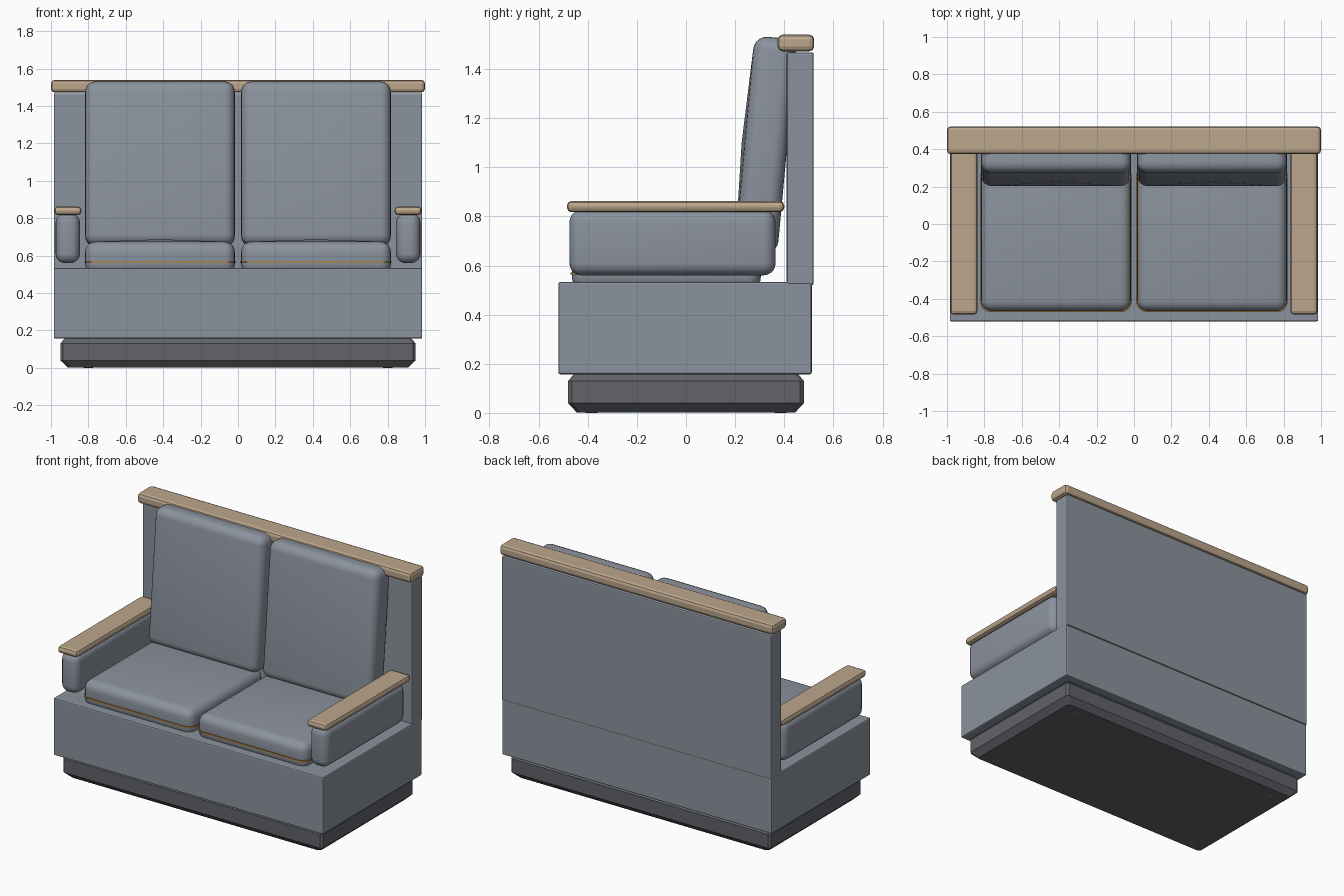
import bpy, bmesh, math
from mathutils import Matrix, Vector

if "Cube" in bpy.data.objects:
    bpy.data.objects.remove(bpy.data.objects["Cube"], do_unlink=True)


def material(name, rgb):
    m = bpy.data.materials.new(name)
    m.use_nodes = True
    m.diffuse_color = (*rgb, 1)
    m.node_tree.nodes["Principled BSDF"].inputs["Base Color"].default_value = (*rgb, 1)
    return m


FABRIC = material("slate fabric", (0.26, 0.29, 0.34))
WOOD = material("light wood", (0.50, 0.38, 0.26))
PLINTH = material("dark plinth", (0.12, 0.125, 0.14))
PIPING = material("ochre piping", (0.42, 0.22, 0.05))
FOOT = material("grey foot", (0.16, 0.165, 0.18))


def finish(name, bm, mat, smooth=30):
    mesh = bpy.data.meshes.new(name)
    bm.to_mesh(mesh)
    bm.free()
    mesh.materials.append(mat)
    ob = bpy.data.objects.new(name, mesh)
    bpy.context.collection.objects.link(ob)
    if smooth:
        bpy.ops.object.select_all(action="DESELECT")
        ob.select_set(True)
        bpy.context.view_layer.objects.active = ob
        bpy.ops.object.shade_smooth_by_angle(angle=math.radians(smooth))
    return ob


def block(name, x, y, z, mat, bevel, segments=1, smooth=0, puff=None, tilt=0):
    """Bevelled box between (min, max) ranges; puff raises the face that points that way."""
    lo, hi = Vector((x[0], y[0], z[0])), Vector((x[1], y[1], z[1]))
    bm = bmesh.new()
    bmesh.ops.create_cube(bm, size=1)
    bmesh.ops.scale(bm, vec=hi - lo, verts=bm.verts)
    bmesh.ops.bevel(bm, geom=bm.edges[:], offset=bevel, segments=segments,
                    profile=0.5, affect="EDGES")
    if puff:
        bm.normal_update()
        face = max(bm.faces, key=lambda f: f.calc_area() * f.normal.dot(Vector(puff)))
        bmesh.ops.poke(bm, faces=[face], offset=0.012)
    bm.transform(Matrix.Translation((lo + hi) / 2) @ Matrix.Rotation(tilt, 4, "X"))
    return finish(name, bm, mat, smooth)


# Plinth: chamfered lower edge, small step in at the top
bm = bmesh.new()
rings = []
for half_x, half_y, z in ((0.91, 0.445, 0.002), (0.95, 0.48, 0.04),
                          (0.95, 0.48, 0.13), (0.925, 0.455, 0.16)):
    c = 0.015
    outline = []
    for sx, sy in ((1, 1), (-1, 1), (-1, -1), (1, -1)):
        pair = [(sx * half_x, sy * (half_y - c)), (sx * (half_x - c), sy * half_y)]
        outline += pair if sx * sy > 0 else pair[::-1]
    rings.append([bm.verts.new((px, py, z)) for px, py in outline])
for a, b in zip(rings, rings[1:]):
    for i in range(len(a)):
        j = (i + 1) % len(a)
        bm.faces.new((a[i], a[j], b[j], b[i]))
bm.faces.new(rings[0][::-1])
bm.faces.new(rings[-1])
finish("plinth", bm, PLINTH, 0)

# Glide feet under the plinth
for sx in (-1, 1):
    for sy in (-1, 1):
        bm = bmesh.new()
        bmesh.ops.create_cone(bm, cap_ends=True, segments=20, radius1=0.025,
                              radius2=0.025, depth=0.008,
                              matrix=Matrix.Translation((sx * 0.80, sy * 0.385, 0.004)))
        finish("glide_foot", bm, FOOT)

# Upholstered frame and top rail
block("seat_base", (-0.985, 0.985), (-0.52, 0.512), (0.157, 0.533), FABRIC, 0.008, 2)
block("back_panel", (-0.985, 0.985), (0.41, 0.52), (0.52, 1.468), FABRIC, 0.008, 2)
block("top_rail", (-1, 1), (0.373, 0.522), (1.472, 1.54), WOOD, 0.02, 2)


def piping(name, x, y, z, r):
    """Thin rounded plate whose rim shows around the cushion."""
    bm = bmesh.new()
    rim = []
    corners = ((x[1], y[1], 0), (x[0], y[1], 1), (x[0], y[0], 2), (x[1], y[0], 3))
    for px, py, quarter in corners:
        cx = px + (r if px == x[0] else -r)
        cy = py + (r if py == y[0] else -r)
        for k in range(5):
            a = (quarter + k / 4) * math.pi / 2
            rim.append(bm.verts.new((cx + r * math.cos(a), cy + r * math.sin(a), z)))
    face = bm.faces.new(rim)
    top = bmesh.ops.extrude_face_region(bm, geom=[face])["geom"]
    bmesh.ops.translate(bm, vec=(0, 0, 0.009),
                        verts=[v for v in top if isinstance(v, bmesh.types.BMVert)])
    bmesh.ops.recalc_face_normals(bm, faces=bm.faces)
    finish(name, bm, PIPING)


# Cushions, piping and arms on each side
for side, s in (("left", 1), ("right", -1)):
    def span(a, b):
        return tuple(sorted((s * a, s * b)))

    block(side + "_seat_cushion", span(0.017, 0.817), (-0.465, 0.305), (0.50, 0.675),
          FABRIC, 0.055, 5, 40, puff=(0, 0, 1))
    piping(side + "_seat_piping", span(0.012, 0.822), (-0.471, 0.311), 0.563, 0.055)
    block(side + "_back_cushion", span(0.017, 0.817), (0.238, 0.412), (0.65, 1.53),
          FABRIC, 0.055, 5, 40, puff=(0, -1, 0), tilt=-0.092)
    block(side + "_arm_pad", span(0.845, 0.975), (-0.475, 0.365), (0.56, 0.825),
          FABRIC, 0.05, 5, 40)
    block(side + "_arm_top", span(0.837, 0.982), (-0.485, 0.40), (0.817, 0.863),
          WOOD, 0.019, 2)
